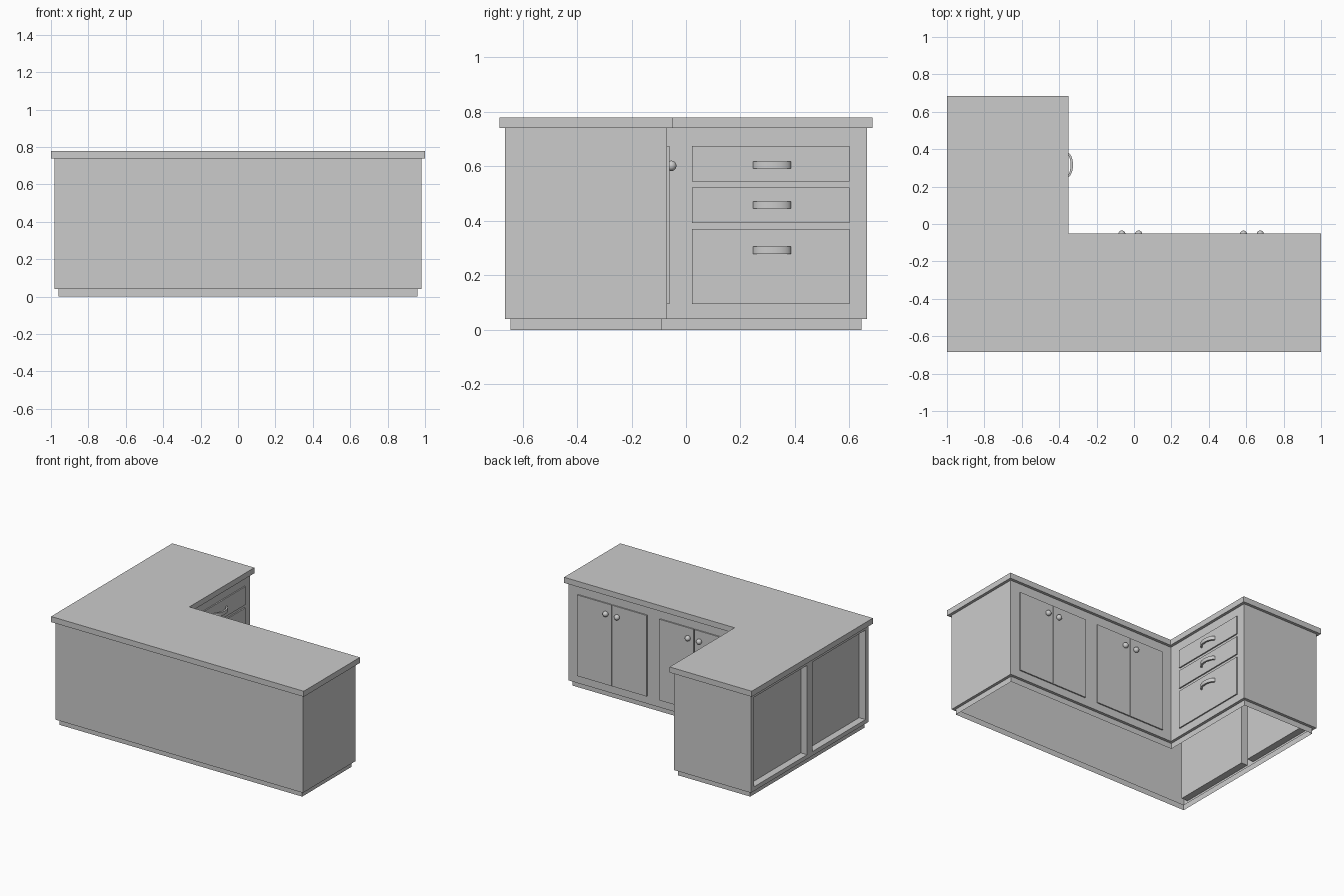
import bpy, bmesh, math

if "Cube" in bpy.data.objects:
    bpy.data.objects.remove(bpy.data.objects["Cube"])


def finish(name, bm):
    bmesh.ops.remove_doubles(bm, verts=bm.verts, dist=1e-5)
    bmesh.ops.recalc_face_normals(bm, faces=bm.faces)
    me = bpy.data.meshes.new(name)
    bm.to_mesh(me)
    bm.free()
    ob = bpy.data.objects.new(name, me)
    bpy.context.collection.objects.link(ob)
    return ob


def smooth(ob):
    bpy.ops.object.select_all(action='DESELECT')
    ob.select_set(True)
    bpy.context.view_layer.objects.active = ob
    bpy.ops.object.shade_smooth_by_angle(angle=math.radians(40))


def outline(bm, o, z):
    """L-shaped ring of vertices, inset by o from the countertop edge."""
    pts = [(-1 + o, -.685 + o), (1 - o, -.685 + o), (1 - o, -.05 - o),
           (-.35 - o, -.05 - o), (-.35 - o, .685 - o), (-1 + o, .685 - o)]
    return [bm.verts.new((x, y, z)) for x, y in pts]


def loft(bm, levels, skip_left=-1, cap=False):
    rings = [outline(bm, o, z) for o, z in levels]
    for k, (a, b) in enumerate(zip(rings, rings[1:])):
        for i in range(6):
            if k == skip_left and i == 5:
                continue
            j = (i + 1) % 6
            bm.faces.new((a[i], a[j], b[j], b[i]))
    if cap:
        bm.faces.new(rings[-1])


def box(name, lo, hi):
    bm = bmesh.new()
    bmesh.ops.create_cube(bm, size=1)
    for v in bm.verts:
        v.co = [a + (b - a) * (c + .5) for a, b, c in zip(lo, hi, v.co)]
    return finish(name, bm)


# Countertop slab with its overhang
bm = bmesh.new()
loft(bm, [(.02, .74), (0, .74), (0, .78)], cap=True)
finish("countertop", bm)

# Recessed plinth, open underneath
bm = bmesh.new()
loft(bm, [(.04, 0), (.04, .04)])
finish("plinth", bm)

# Hollow carcass; the left wall is a frame with two shallow recesses
bm = bmesh.new()
loft(bm, [(.04, .04), (.02, .04), (.02, .74)], skip_left=1)


def quad(*cos):
    bm.faces.new([bm.verts.new(c) for c in cos])


X, XB = -.98, -.93
ys = [-.665, -.63, -.03, .03, .63, .665]
zs = [.04, .07, .71, .74]
for i, (y0, y1) in enumerate(zip(ys, ys[1:])):
    for j, (z0, z1) in enumerate(zip(zs, zs[1:])):
        ring = [(y0, z0), (y1, z0), (y1, z1), (y0, z1)]
        if j == 1 and i in (1, 3):
            quad(*[(XB, y, z) for y, z in ring])
            for a, b in zip(ring, ring[1:] + ring[:1]):
                quad((X, *a), (X, *b), (XB, *b), (XB, *a))
        else:
            quad(*[(X, y, z) for y, z in ring])
finish("cabinet_body", bm)

# Two pairs of doors with round knobs
for p, cx in enumerate((-.02, .63)):
    for s in (-1, 1):
        tag = f"{p + 1}_{'left' if s < 0 else 'right'}"
        x0, x1 = sorted((cx + s * .003, cx + s * .275))
        box("door_" + tag, (x0, -.072, .095), (x1, -.061, .675))
        bm = bmesh.new()
        bmesh.ops.create_uvsphere(bm, u_segments=24, v_segments=14, radius=.019)
        for v in bm.verts:
            v.co.x += cx + s * .045
            v.co.y -= .054
            v.co.z += .602
        smooth(finish("knob_" + tag, bm))

# Drawer fronts with arched pulls
N = 16
for k, (z0, z1, zh) in enumerate(((.095, .37, .292), (.392, .522, .458), (.544, .675, .605))):
    box(f"drawer_{k + 1}", (-.372, .022, z0), (-.361, .6, z1))
    bm = bmesh.new()
    rows = []
    for i in range(N + 1):
        t = math.pi * i / N
        rows.append([bm.verts.new((-.363 + d * math.sin(t), .316 + w * math.cos(t), zh + h))
                     for w, d, h in ((.07, .037, -.013), (.07, .037, .013),
                                     (.059, .024, .013), (.059, .024, -.013))])
    for a, b in zip(rows, rows[1:]):
        for i in range(4):
            j = (i + 1) % 4
            bm.faces.new((a[i], a[j], b[j], b[i]))
    bm.faces.new(rows[0])
    bm.faces.new(rows[-1])
    smooth(finish(f"drawer_pull_{k + 1}", bm))
